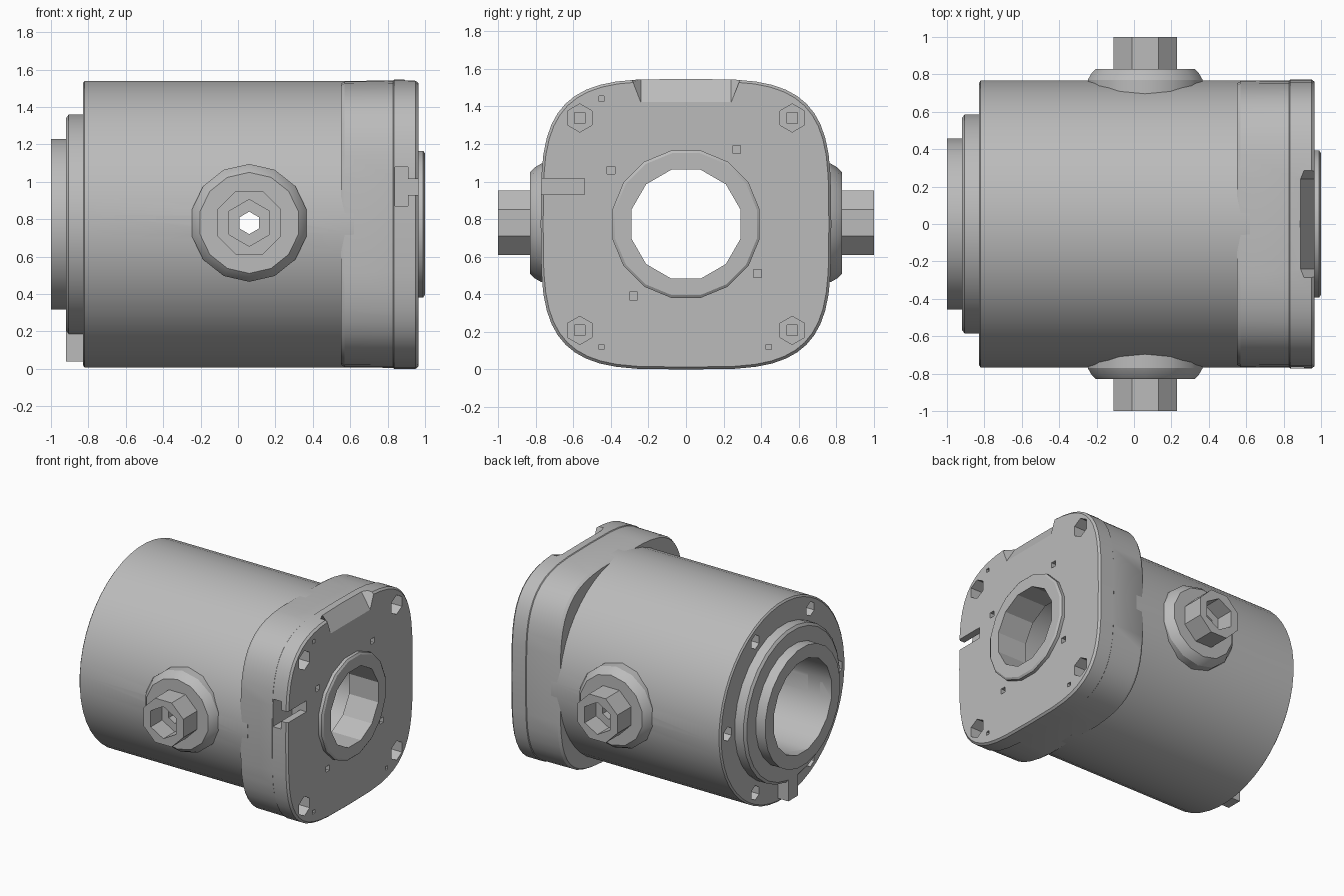
import bpy, bmesh
from math import pi, cos, sin, copysign
from mathutils import Matrix, Vector

cube = bpy.data.objects.get("Cube")
if cube:
    bpy.data.objects.remove(cube)

CZ = 0.773  # height of the main axis

metal = bpy.data.materials.new("cast grey")
metal.use_nodes = True
grey = (0.5, 0.5, 0.5, 1)
metal.diffuse_color = grey
metal.node_tree.nodes["Principled BSDF"].inputs["Base Color"].default_value = grey


def finish(name, bm):
    bmesh.ops.recalc_face_normals(bm, faces=bm.faces)
    mesh = bpy.data.meshes.new(name)
    bm.to_mesh(mesh)
    bm.free()
    mesh.materials.append(metal)
    obj = bpy.data.objects.new(name, mesh)
    bpy.context.collection.objects.link(obj)
    return obj


def loft(name, rings):
    """Skin a list of equal point rings and cap both ends."""
    bm = bmesh.new()
    loops = [[bm.verts.new(p) for p in ring] for ring in rings]
    n = len(loops[0])
    for a, b in zip(loops, loops[1:]):
        for i in range(n):
            j = (i + 1) % n
            bm.faces.new((a[i], a[j], b[j], b[i]))
    bm.faces.new(loops[0])
    bm.faces.new(loops[-1])
    return finish(name, bm)


def turned_x(name, profile, sides, y=0, z=CZ, phase=0.5):
    """Solid turned about the x direction from (x, radius) pairs."""
    angles = [2 * pi * (i + phase) / sides for i in range(sides)]
    return loft(name, [[(x, y + r * cos(a), z + r * sin(a)) for a in angles]
                       for x, r in profile])


def turned_y(name, profile, sides, x=0.06, z=0.78):
    """Solid turned about the y direction from (y, radius) pairs."""
    angles = [2 * pi * (i + 0.5) / sides for i in range(sides)]
    return loft(name, [[(x + r * cos(a), y, z + r * sin(a)) for a in angles]
                       for y, r in profile])


def box(name, x, y, z):
    bm = bmesh.new()
    bmesh.ops.create_cube(bm, size=1)
    spans = (x, y, z)
    size = Matrix.Diagonal([b - a for a, b in spans] + [1])
    middle = Matrix.Translation([(a + b) / 2 for a, b in spans])
    bm.transform(middle @ size)
    return finish(name, bm)


def cut(targets, cutters):
    """Subtract every cutter from every target, then drop the cutters."""
    for obj in targets:
        for tool in cutters:
            mod = obj.modifiers.new("cut", 'BOOLEAN')
            mod.operation, mod.solver, mod.object = 'DIFFERENCE', 'EXACT', tool
        bpy.context.view_layer.update()
        graph = bpy.context.evaluated_depsgraph_get()
        mesh = bpy.data.meshes.new_from_object(obj.evaluated_get(graph))
        obj.modifiers.clear()
        obj.data = mesh
    for tool in cutters:
        bpy.data.objects.remove(tool)


def rounded_square(x, half, sides=48, power=3.7):
    ring = []
    for i in range(sides):
        c, s = cos(2 * pi * i / sides), sin(2 * pi * i / sides)
        ring.append((x, half * copysign(abs(c) ** (2 / power), c),
                     CZ + half * copysign(abs(s) ** (2 / power), s)))
    return ring


# Main housing and the stepped spigot on its open end
housing = turned_x("housing", [(-0.83, 0.755), (-0.82, 0.768), (0.62, 0.768)], 48)
spigot_step = turned_x("spigot_step", [(-0.92, 0.57), (-0.905, 0.59), (-0.8, 0.59)], 28)
spigot_lip = turned_x("spigot_lip", [(-1, 0.46), (-0.9, 0.46)], 24)
key_tab = box("key_tab", (-0.92, -0.8), (-0.06, 0.06), (0.04, 0.22))

# Square mounting flange with its outlet ring
flange = loft("flange", [rounded_square(0.55, 0.755), rounded_square(0.57, 0.766),
                         rounded_square(0.83, 0.768), rounded_square(0.835, 0.773),
                         rounded_square(0.95, 0.773), rounded_square(0.965, 0.76)])
outlet_ring = turned_x("outlet_ring", [(0.9, 0.4), (0.99, 0.4), (1, 0.385)], 16)

# Side ports: a tapered collar and a faceted nipple on each side
ports = []
for side, label in ((-1, "front"), (1, "back")):
    collar = turned_y(label + "_port_collar",
                      [(side * 0.6, 0.315), (side * 0.77, 0.315),
                       (side * 0.805, 0.295), (side * 0.83, 0.27)], 14)
    nipple = turned_y(label + "_port_nipple", [(side * 0.65, 0.185), (side, 0.185)], 8)
    ports += [collar, nipple]

# Port sockets and cross passages
for side in (-1, 1):
    cut([housing] + ports,
        [turned_y("socket_cutter", [(side * 0.86, 0.125), (side * 1.1, 0.125)], 6),
         turned_y("passage_cutter", [(side * 0.2, 0.06), (side * 0.9, 0.06)], 6)])

# Main bore, narrower at the outlet
cut([housing, spigot_step, spigot_lip, flange, outlet_ring],
    [turned_x("bore_cutter", [(-1.1, 0.36), (0.75, 0.36)], 16),
     turned_x("outlet_cutter", [(0.7, 0.3), (1.1, 0.3)], 12)])

# Bolt holes around the open end
cut([housing],
    [turned_x("bolt_cutter", [(-0.9, 0.055), (-0.65, 0.055)], 6,
              0.675 * cos(i * pi / 3), CZ + 0.675 * sin(i * pi / 3))
     for i in range(6)])

# Counterbored corner bolts and small pin holes in the flange
holes = []
for sy in (-1, 1):
    for sz in (-1, 1):
        y, z = sy * 0.565, CZ + sz * 0.565
        holes.append(turned_x("corner_cutter", [(0.87, 0.075), (1.1, 0.075)], 6, y, z))
        holes.append(turned_x("corner_core", [(0.75, 0.04), (0.9, 0.04)], 4, y, z))
pins = [(-0.45, 1.44), (-0.4, 1.06), (0.27, 1.17), (0.38, 0.51),
        (-0.28, 0.39), (0.44, 0.12), (-0.45, 0.12)]
for y, z in pins:
    radius = 0.03 if abs(y) < 0.42 else 0.02
    holes.append(turned_x("pin_cutter", [(0.88, radius), (1.1, radius)], 4, y, z))
cut([flange], holes)

# T slot in the front side of the flange
cut([flange],
    [box("slot_wide", (0.84, 0.91), (-0.9, -0.54), (0.87, 1.08)),
     box("slot_throat", (0.88, 1.1), (-0.9, -0.54), (0.93, 1.015))])

# Sloped relief across the top edge of the outer face
relief = loft("relief_cutter", [
    [(0.88, s * 0.24, 1.56), (0.967, s * 0.24, 1.42), (1.1, s * 0.24, 1.42),
     (1.1, s * 0.31, 1.6), (0.88, s * 0.31, 1.6)] for s in (-1, 1)])
cut([flange], [relief])

# Smooth the round walls and keep machined edges crisp
bpy.ops.object.select_all(action='DESELECT')
parts = [housing, spigot_step, spigot_lip, key_tab, flange, outlet_ring] + ports
for obj in parts:
    obj.select_set(True)
bpy.context.view_layer.objects.active = housing
bpy.ops.object.shade_smooth_by_angle(angle=0.5)
